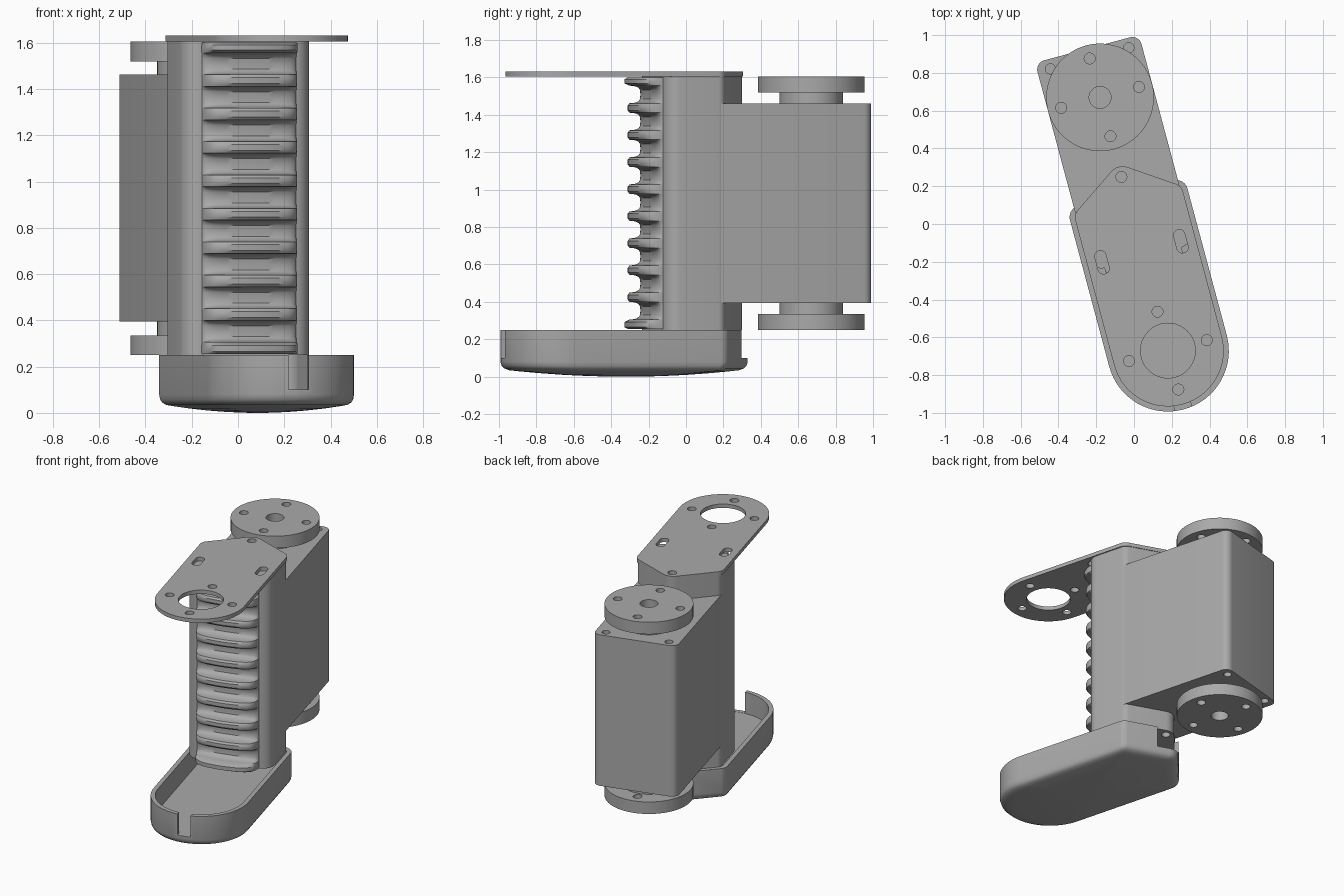
import bpy, bmesh, math
from mathutils import Vector, Matrix

cube = bpy.data.objects.get("Cube")
if cube:
    bpy.data.objects.remove(cube, do_unlink=True)

TURN = math.radians(15)   # whole assembly is turned about z
PIVOT = 0.694             # distance of both joint axes from the centre

grey = bpy.data.materials.new("plain grey")
grey.use_nodes = True
grey.diffuse_color = (0.4, 0.4, 0.4, 1)
grey.node_tree.nodes["Principled BSDF"].inputs["Base Color"].default_value = (0.4, 0.4, 0.4, 1)


def rounded(corners, steps=8):
    """Polygon from (x, y, radius) corners, each corner filleted."""
    pts = []
    n = len(corners)
    for i, (x, y, r) in enumerate(corners):
        p = Vector((x, y))
        d1 = (Vector(corners[i - 1][:2]) - p).normalized()
        d2 = (Vector(corners[(i + 1) % n][:2]) - p).normalized()
        half = d1.angle(d2) / 2
        centre = p + (d1 + d2).normalized() * (r / math.sin(half))
        start = p + d1 * (r / math.tan(half)) - centre
        sweep = math.pi - 2 * half
        if d1.cross(d2) > 0:
            sweep = -sweep
        count = steps * 2 if r > 0.2 else steps
        sign = 1 if sweep > 0 else -1
        for k in range(count + 1):
            a = sign * abs(sweep) * k / count
            pts.append(centre + Matrix.Rotation(a, 2) @ start)
    return pts


def circle(u, v, r, n=32):
    return [Vector((u + r * math.cos(2 * math.pi * k / n),
                    v + r * math.sin(2 * math.pi * k / n))) for k in range(n)]


def box(u0, u1, v0, v1):
    return [Vector(p) for p in ((u0, v0), (u1, v0), (u1, v1), (u0, v1))]


def loft(name, rings):
    """Closed solid through a stack of (outline, z) rings."""
    bm = bmesh.new()
    loops = [[bm.verts.new((p.x, p.y, z)) for p in pts] for pts, z in rings]
    for a, b in zip(loops, loops[1:]):
        for i in range(len(a)):
            j = (i + 1) % len(a)
            bm.faces.new((a[i], a[j], b[j], b[i]))
    bm.faces.new(loops[0][::-1])
    bm.faces.new(loops[-1])
    bmesh.ops.recalc_face_normals(bm, faces=bm.faces)
    mesh = bpy.data.meshes.new(name)
    bm.to_mesh(mesh)
    bm.free()
    mesh.materials.append(grey)
    obj = bpy.data.objects.new(name, mesh)
    obj.rotation_euler.z = TURN
    bpy.context.collection.objects.link(obj)
    return obj


def prism(name, pts, z0, z1):
    return loft(name, [(pts, z0), (pts, z1)])


def finish(obj, cuts=()):
    """Cut (outline, z0, z1) openings, then shade."""
    bpy.ops.object.select_all(action="DESELECT")
    bpy.context.view_layer.objects.active = obj
    obj.select_set(True)
    for pts, z0, z1 in cuts:
        cutter = prism("cutter", pts, z0, z1)
        cutter.hide_render = True
        mod = obj.modifiers.new("opening", "BOOLEAN")
        mod.operation = "DIFFERENCE"
        mod.solver = "EXACT"
        mod.object = cutter
        bpy.ops.object.modifier_apply(modifier=mod.name)
        bpy.data.objects.remove(cutter, do_unlink=True)
    bpy.ops.object.shade_smooth_by_angle(angle=math.radians(35))


def link_outline(w, shoulder, apex):
    """Round front end, pointed back end."""
    front, r = -PIVOT - w, w * 0.995
    return rounded([(-w, front, r), (w, front, r), (w, shoulder, 0.06),
                    (0, apex, 0.08), (-w, shoulder, 0.06)])


def bolt_circle(v):
    return [circle(0.213 * math.cos(a), v + 0.213 * math.sin(a), 0.029, 20)
            for a in (k * math.pi / 2 for k in range(4))]


apex_hole = circle(0, 0.258, 0.029, 20)

# Top plate with joint opening, bolt holes and two slots
openings = bolt_circle(-PIVOT) + [circle(0, -PIVOT, 0.145, 48), apex_hole]
for s in (-1, 1):
    u = s * 0.216
    openings.append(rounded([(u - 0.03, -0.215, 0.029), (u + 0.03, -0.215, 0.029),
                             (u + 0.03, -0.09, 0.029), (u - 0.03, -0.09, 0.029)]))
finish(prism("top_plate", link_outline(0.295, 0.13, 0.33), 1.605, 1.632),
       [(o, 1.55, 1.7) for o in openings])

# Lower tray: crowned underside, thin walls, open top
outer = link_outline(0.322, 0.14, 0.355)
inner = link_outline(0.292, 0.125, 0.318)
middle = Vector((0, -0.33))


def scaled(s):
    return [middle + (p - middle) * s for p in outer]


rings = [(scaled(s), 0.04 * s * s) for s in (0.1, 0.3, 0.5, 0.7, 0.85, 0.93)]
rings += [(scaled(0.97), 0.045), (scaled(0.99), 0.058), (outer, 0.08),
          (outer, 0.25), (inner, 0.25), (inner, 0.1)]
finish(loft("lower_tray", rings),
       [(box(-0.045, 0.045, -1.1, -0.95), 0.101, 0.3),
        (box(-0.12, 0.12, 0.2, 0.45), 0.101, 0.3)])

# Upright column with pointed back
column = rounded([(-0.287, -0.185, 0.08), (0.287, -0.185, 0.08), (0.287, 0.13, 0.05),
                  (0, 0.325, 0.08), (-0.287, 0.13, 0.05)])
finish(prism("column", column, 0.25, 1.605),
       [(apex_hole, 0.2, 0.33), (apex_hole, 1.53, 1.65)])

# Finger grip: bowed pad whose depth swells between the grooves
GROOVES, FIRST, PITCH, HALF = 9, 0.353, 0.1445, 0.047
FLOOR, RISE, LIP = 0.035, 0.085, 0.14


def grip_outline(depth):
    pts = []
    for k in range(25):
        t = -math.cos(math.pi * k / 24)
        bow = math.sqrt(max(0, 1 - t ** 8)) * (1 - 0.25 * t * t)
        pts.append(Vector((0.212 * t, -0.18 - depth * bow)))
    return pts


layers = [(0.255, LIP - 0.02), (0.265, LIP), (0.292, LIP)]
for g in range(GROOVES):
    centre = FIRST + g * PITCH
    for d in (-1, -0.97, -0.9, -0.75, -0.5, 0, 0.5, 0.75, 0.9, 0.97, 1):
        wall = 1 - math.sqrt(1 - d ** 4)
        layers.append((centre + d * HALF, FLOOR + RISE * 0.88 * wall))
    if g < GROOVES - 1:
        for f in (0.25, 0.5, 0.75):
            layers.append((centre + HALF + f * (PITCH - 2 * HALF), FLOOR + RISE))
layers += [(1.568, LIP), (1.59, LIP), (1.6, LIP - 0.02)]
finish(loft("finger_grip", [(grip_outline(d), z) for z, d in layers]))

# Motor housing with corner screw holes
housing = rounded([(-0.285, 0.1, 0.005), (0.285, 0.1, 0.005),
                   (0.285, 0.96, 0.05), (-0.285, 0.96, 0.05)])
screws = [circle(s * 0.215, 0.908, 0.027, 20) for s in (-1, 1)]
finish(prism("motor_housing", housing, 0.395, 1.462),
       [(c, z, z + 0.1) for c in screws for z in (0.345, 1.412)])

# Output discs and their necks, top and bottom
for side, d0, d1, n0, n1 in (("upper", 1.52, 1.605, 1.462, 1.521),
                             ("lower", 0.25, 0.335, 0.334, 0.395)):
    holes = bolt_circle(PIVOT) + [circle(0, PIVOT, 0.058)]
    finish(prism(side + "_disc", circle(0, PIVOT, 0.285, 64), d0, d1),
           [(h, d0 - 0.05, d1 + 0.05) for h in holes])
    finish(prism(side + "_neck", circle(0, PIVOT, 0.17, 48), n0, n1),
           [(holes[-1], n0 - 0.05, n1 + 0.05)])
